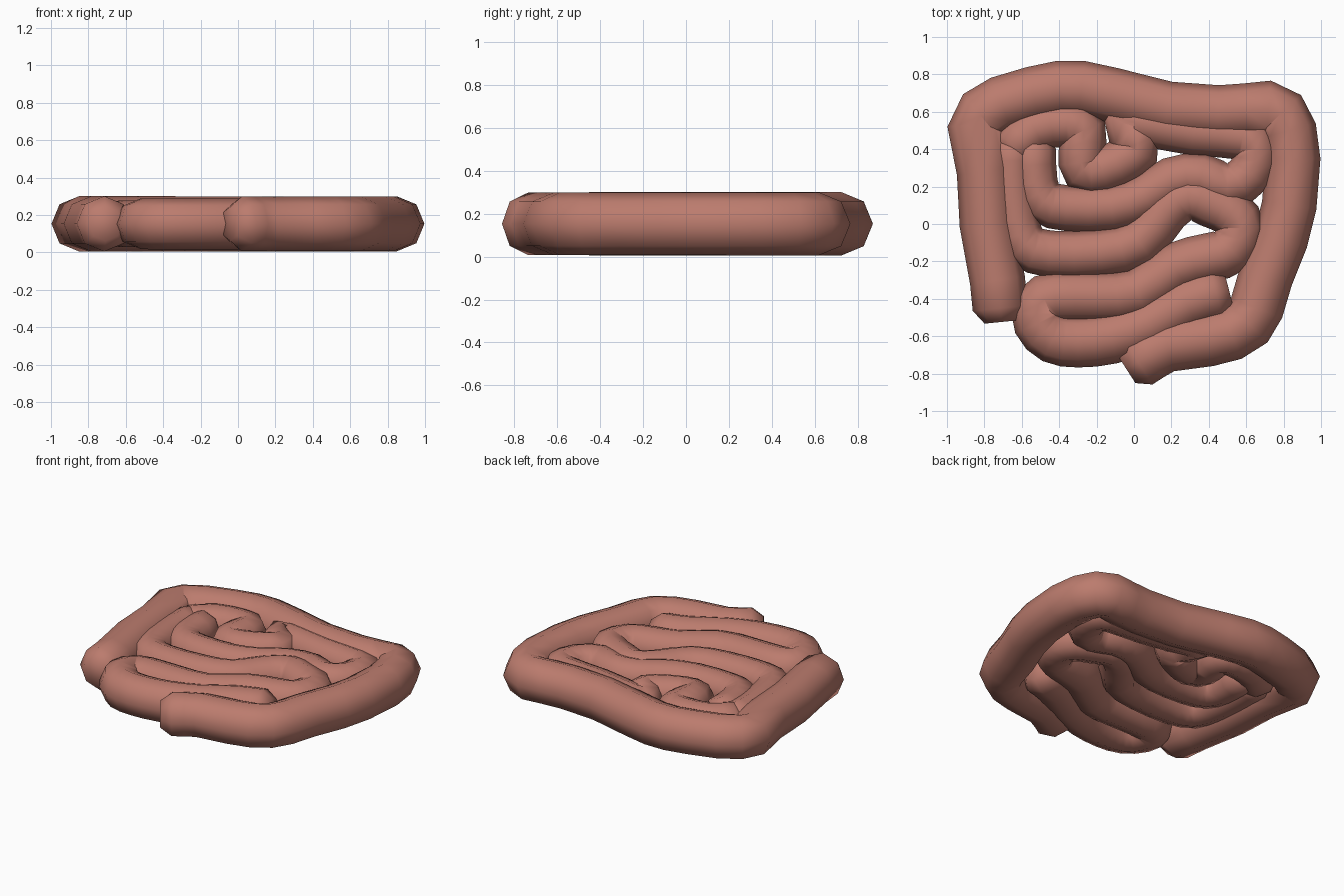
import bpy, bmesh, math
from mathutils import Vector

if "Cube" in bpy.data.objects:
    bpy.data.objects.remove(bpy.data.objects["Cube"])

MID_Z = 0.153
mat = bpy.data.materials.new("flesh")
mat.diffuse_color = (0.50, 0.20, 0.155, 1)
mat.use_nodes = True
mat.node_tree.nodes["Principled BSDF"].inputs["Base Color"].default_value = mat.diffuse_color


def subdivide(pts):
    # one Catmull-Rom midpoint between each pair of path points
    out = []
    for i in range(len(pts) - 1):
        a, b = pts[max(i - 1, 0)], pts[i]
        c, d = pts[i + 1], pts[min(i + 2, len(pts) - 1)]
        out += [b, (b + c) * 0.5625 - (a + d) * 0.0625]
    return out + [pts[-1]]


def tube(name, path, radius, end_radius=None, smooth_path=False):
    """Eight-sided tube along a flat path, with rounded closed ends."""
    end_radius = end_radius or radius
    pts = [Vector((x, y, MID_Z)) for x, y in path]
    if smooth_path:
        pts = subdivide(pts)
    n = len(pts)
    tangents = [(pts[min(i + 1, n - 1)] - pts[max(i - 1, 0)]).normalized() for i in range(n)]
    radii = [radius + (end_radius - radius) * i / (n - 1) for i in range(n)]
    rings = list(zip(pts, tangents, radii))
    # narrowing rings make the domed ends
    t0, t1 = tangents[0], tangents[-1]
    rings.insert(0, (pts[0] - t0 * radius * 0.5, t0, radius * 0.62))
    rings.append((pts[-1] + t1 * end_radius * 0.5, t1, end_radius * 0.62))
    bm = bmesh.new()
    loops = []
    for p, t, r in rings:
        side = Vector((-t.y, t.x, 0))
        loops.append([bm.verts.new(p + side * r * math.cos(k * math.pi / 4)
                                   + Vector((0, 0, r * math.sin(k * math.pi / 4))))
                      for k in range(8)])
    for a, b in zip(loops, loops[1:]):
        for k in range(8):
            bm.faces.new((a[k], a[(k + 1) % 8], b[(k + 1) % 8], b[k]))
    bm.faces.new(loops[0])
    bm.faces.new(loops[-1])
    bmesh.ops.recalc_face_normals(bm, faces=bm.faces)
    me = bpy.data.meshes.new(name)
    bm.to_mesh(me)
    bm.free()
    for f in me.polygons:
        f.use_smooth = True
    me.materials.append(mat)
    ob = bpy.data.objects.new(name, me)
    bpy.context.collection.objects.link(ob)
    return ob


# outer frame: up the left, across the top, down the right, tail at the bottom
tube("large_intestine", [
    (-0.715, -0.45), (-0.73, -0.30), (-0.785, 0.0), (-0.80, 0.28), (-0.85, 0.53),
    (-0.82, 0.58), (-0.71, 0.645), (-0.54, 0.695), (-0.40, 0.725), (-0.28, 0.725),
    (-0.12, 0.69), (0.18, 0.615), (0.45, 0.595), (0.60, 0.605), (0.72, 0.62),
    (0.785, 0.59), (0.83, 0.50), (0.85, 0.35), (0.83, 0.10), (0.785, -0.08),
    (0.705, -0.28), (0.655, -0.45), (0.61, -0.53), (0.52, -0.585), (0.40, -0.615),
    (0.18, -0.645), (0.09, -0.69), (0.02, -0.735)], 0.148, 0.146)

# lower loops, then up the inner left side
tube("small_intestine_lower", [
    (0.44, -0.37), (0.28, -0.42), (0.08, -0.54), (-0.12, -0.61), (-0.30, -0.63),
    (-0.43, -0.61), (-0.51, -0.53), (-0.51, -0.43), (-0.42, -0.39), (-0.20, -0.39),
    (0.02, -0.37), (0.22, -0.23), (0.40, -0.18), (0.52, -0.14), (0.57, -0.02),
    (0.52, 0.06), (0.41, 0.11), (0.29, 0.15), (0.17, 0.07), (0.03, -0.10),
    (-0.18, -0.155), (-0.45, -0.16), (-0.58, -0.11), (-0.63, 0.02), (-0.655, 0.25),
    (-0.65, 0.40)], 0.14, 0.122, True)

# upper loops, from the top left corner round to the inner left end
tube("small_intestine_upper", [
    (-0.64, 0.41), (-0.53, 0.51), (-0.36, 0.535), (-0.27, 0.50), (-0.28, 0.38),
    (-0.27, 0.29), (-0.17, 0.29), (-0.02, 0.36), (0.02, 0.43), (-0.06, 0.54),
    (0.10, 0.53), (0.32, 0.49), (0.58, 0.465), (0.65, 0.40), (0.62, 0.27),
    (0.50, 0.20), (0.36, 0.255), (0.20, 0.235), (0.06, 0.145), (-0.12, 0.085),
    (-0.36, 0.085), (-0.48, 0.12), (-0.53, 0.22), (-0.54, 0.40)], 0.124, 0.122, True)

# shift everything so the whole model is centred and stands on the ground
bpy.context.view_layer.update()
for ob in bpy.context.collection.objects:
    ob.location.z = -0.005 + 0.005
